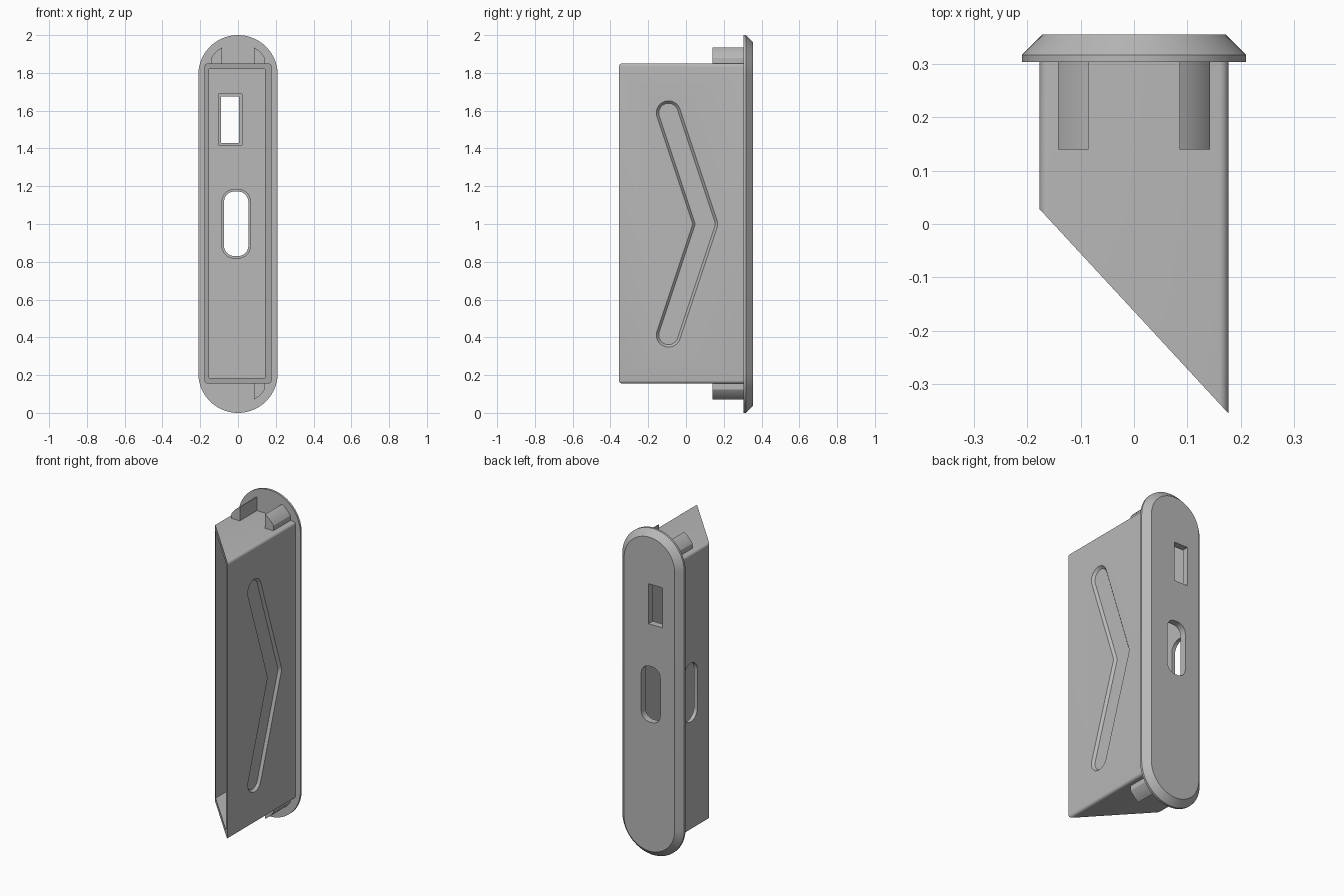
import bpy, bmesh
from math import sin, cos, pi, atan2, hypot

if "Cube" in bpy.data.objects:
    bpy.data.objects.remove(bpy.data.objects["Cube"])

grey = bpy.data.materials.new("plain grey")
grey.diffuse_color = (0.48, 0.48, 0.48, 1)
grey.use_nodes = True
grey.node_tree.nodes["Principled BSDF"].inputs["Base Color"].default_value = grey.diffuse_color


def loft(name, rings):
    """Closed solid through rings of matching 3D points."""
    bm = bmesh.new()
    vs = [[bm.verts.new(p) for p in ring] for ring in rings]
    n = len(vs[0])
    for a, b in zip(vs, vs[1:]):
        for i in range(n):
            bm.faces.new((a[i], a[(i + 1) % n], b[(i + 1) % n], b[i]))
    bm.faces.new(vs[0][::-1])
    bm.faces.new(vs[-1])
    bmesh.ops.recalc_face_normals(bm, faces=bm.faces)
    me = bpy.data.meshes.new(name)
    bm.to_mesh(me)
    bm.free()
    me.materials.append(grey)
    ob = bpy.data.objects.new(name, me)
    bpy.context.collection.objects.link(ob)
    return ob


def arc(u, v, r, a0, a1, n):
    return [(u + r * cos(a0 + (a1 - a0) * i / n),
             v + r * sin(a0 + (a1 - a0) * i / n)) for i in range(n + 1)]


def rounded(u0, u1, v0, v1, r, n=8):
    """Rounded rectangle profile."""
    if r == 0:
        return [(u1, v0), (u1, v1), (u0, v1), (u0, v0)]
    corners = [(u1 - r, v1 - r), (u0 + r, v1 - r), (u0 + r, v0 + r), (u1 - r, v0 + r)]
    return [p for k, (u, v) in enumerate(corners)
            for p in arc(u, v, r, k * pi / 2, (k + 1) * pi / 2, n)]


def along_y(profile, y):
    return [(u, y, v) for u, v in profile]


def prism_y(name, profile, y0, y1):
    return loft(name, [along_y(profile, y0), along_y(profile, y1)])


def cut(ob, cutters):
    for c in cutters:
        c.hide_render = True
        m = ob.modifiers.new("cut", 'BOOLEAN')
        m.operation, m.solver, m.object = 'DIFFERENCE', 'EXACT', c
    dg = bpy.context.evaluated_depsgraph_get()
    me = bpy.data.meshes.new_from_object(ob.evaluated_get(dg))
    ob.modifiers.clear()
    ob.data = me
    for c in cutters:
        bpy.data.objects.remove(c)


# Bevelled stadium face plate with two stepped openings
def stadium(r):
    return arc(0, 1.79, r, 0, pi, 40) + arc(0, 0.21, r, pi, 2 * pi, 40)


plate = loft("face_plate", [along_y(stadium(0.21), 0.304),
                            along_y(stadium(0.21), 0.317),
                            along_y(stadium(0.172), 0.355)])
cut(plate, [
    prism_y("c1", rounded(-0.09, 0.006, 1.43, 1.675, 0), 0.25, 0.4),
    prism_y("c2", rounded(-0.103, 0.02, 1.417, 1.688, 0), 0.25, 0.314),
    prism_y("c3", rounded(-0.074, 0.055, 0.83, 1.172, 0.055), 0.25, 0.4),
    prism_y("c4", rounded(-0.085, 0.066, 0.819, 1.183, 0.066), 0.25, 0.314),
])

# Hollow body, cut off at a slant and open at the front
outline = rounded(-0.177, 0.177, 0.155, 1.85, 0.017, 6)
body = loft("body_shell", [
    [(x, 0.028 - (x + 0.177) * 0.383 / 0.354, z) for x, z in outline],
    along_y(outline, 0.31)])


# Chevron groove profile on the right wall, in y and z
def chevron(r):
    ty, my, dz = -0.093, 0.103, 0.588
    a = atan2(my - ty, dz)
    return (arc(ty, 1 + dz, r, a, a + pi, 16)
            + [(my - r / cos(a), 1)]
            + arc(ty, 1 - dz, r, pi - a, 2 * pi - a, 16)
            + arc(my, 1, r, -a, a, 6))


groove = loft("c5", [[(x, y, z) for y, z in chevron(r)]
                     for x, r in ((0.162, 0.051), (0.187, 0.073))])
# Slot through the left wall
slot = rounded(0.143, 0.271, 0.82, 1.18, 0.063)
side_slot = loft("c6", [[(x, y, z) for y, z in slot] for x in (-0.25, -0.1)])
cavity = prism_y("c7", rounded(-0.154, 0.142, 0.185, 1.82, 0), -0.6, 0.33)
cut(body, [cavity, groove, side_slot])

# Locating ribs: two on top, one below, following the plate's curve
a0, a1 = atan2(0.09, 0.142), atan2(0.145, 0.085)
rib = [(0.085, 0.05), (0.142, 0.05)] + arc(0, 0, hypot(0.142, 0.09), a0, a1, 8)
ribs = [prism_y(n, [(sx * x, zc + sz * z) for x, z in rib], 0.14, 0.31)
        for n, sx, sz, zc in (("top_left_rib", -1, 1, 1.79),
                              ("top_right_rib", 1, 1, 1.79),
                              ("bottom_right_rib", 1, -1, 0.215))]

# Smooth curved sides, keep edges sharp
for ob in [plate, body] + ribs:
    bpy.ops.object.select_all(action='DESELECT')
    ob.select_set(True)
    bpy.context.view_layer.objects.active = ob
    bpy.ops.object.shade_smooth_by_angle(angle=0.5)
